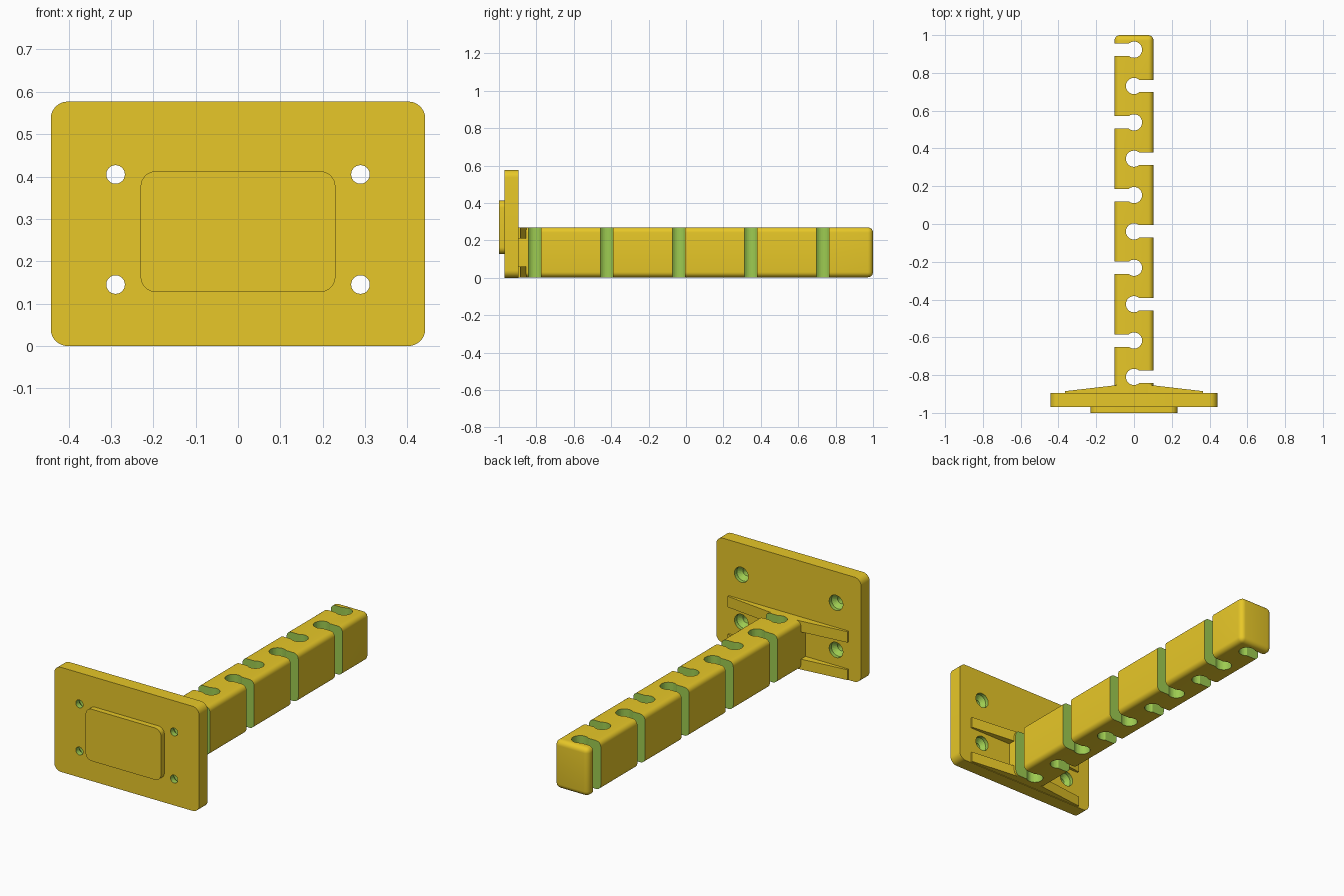
import bpy, bmesh, math

if "Cube" in bpy.data.objects:
    bpy.data.objects.remove(bpy.data.objects["Cube"])

def material(name, rgb):
    m = bpy.data.materials.new(name)
    m.diffuse_color = (*rgb, 1)
    m.use_nodes = True
    m.node_tree.nodes["Principled BSDF"].inputs["Base Color"].default_value = m.diffuse_color
    return m

GOLD = material("gold plastic", (0.95, 0.68, 0.025))
GREEN = material("green cut", (0.337, 0.597, 0.082))

def finish(bm, name, index=0):
    bmesh.ops.recalc_face_normals(bm, faces=bm.faces)
    for f in bm.faces:
        f.material_index = index
    me = bpy.data.meshes.new(name)
    bm.to_mesh(me)
    bm.free()
    me.materials.append(GOLD)
    me.materials.append(GREEN)
    ob = bpy.data.objects.new(name, me)
    bpy.context.collection.objects.link(ob)
    return ob

def prism(name, outline, axis, a, b, index=0):
    """Extrude a 2D outline along y (outline is x,z) or z (outline is x,y)."""
    bm = bmesh.new()
    put = (lambda p, t: (p[0], t, p[1])) if axis == "y" else (lambda p, t: (p[0], p[1], t))
    lo = [bm.verts.new(put(p, a)) for p in outline]
    hi = [bm.verts.new(put(p, b)) for p in outline]
    n = len(outline)
    bm.faces.new(lo)
    bm.faces.new(hi)
    for i in range(n):
        bm.faces.new((lo[i], lo[(i + 1) % n], hi[(i + 1) % n], hi[i]))
    return finish(bm, name, index)

def rounded(x, z0, z1, r, seg=8):
    pts = []
    for k, (cx, cz) in enumerate([(x - r, z1 - r), (r - x, z1 - r), (r - x, z0 + r), (x - r, z0 + r)]):
        for i in range(seg + 1):
            t = (k + i / seg) * math.pi / 2
            pts.append((cx + r * math.cos(t), cz + r * math.sin(t)))
    return pts

def cut(target, cutter):
    mod = target.modifiers.new("cut", "BOOLEAN")
    mod.operation = "DIFFERENCE"
    mod.solver = "EXACT"
    mod.object = cutter
    cutter.hide_render = True
    cutter.hide_set(True)

def smooth(ob):
    bpy.ops.object.select_all(action="DESELECT")
    ob.select_set(True)
    bpy.context.view_layer.objects.active = ob
    bpy.ops.object.shade_smooth_by_angle(angle=math.radians(30))

# Wall plate and the raised pad on its front
plate = prism("wall_plate", rounded(0.442, 0, 0.577, 0.04), "y", -0.97, -0.895)
pad = prism("front_pad", rounded(0.23, 0.127, 0.413, 0.037), "y", -1.0, -0.97)

# Screw holes, narrow in front and countersunk at the back
for x in (-0.289, 0.289):
    for z in (0.145, 0.405):
        rings = [(-0.99, 0.022), (-0.94, 0.022), (-0.915, 0.042), (-0.88, 0.042)]
        n = 24
        bm = bmesh.new()
        loops = [[bm.verts.new((x + r * math.cos(i * math.tau / n), y, z + r * math.sin(i * math.tau / n)))
                  for i in range(n)] for y, r in rings]
        for a, b in zip(loops, loops[1:]):
            for i in range(n):
                bm.faces.new((a[i], a[(i + 1) % n], b[(i + 1) % n], b[i]))
        bm.faces.new(loops[0])
        bm.faces.new(loops[-1])
        cut(plate, finish(bm, "screw_hole_cutter", 1))

# Arm with rounded long edges and a rounded free end
bm = bmesh.new()
bmesh.ops.create_cube(bm, size=1)
for v in bm.verts:
    v.co = (v.co.x * 0.206, -0.895 if v.co.y < 0 else 1.0, 0.003 + (v.co.z + 0.5) * 0.267)
edges = [e for e in bm.edges if any(v.co.y > 0 for v in e.verts)]
bmesh.ops.bevel(bm, geom=edges, offset=0.028, segments=6, profile=0.5, affect="EDGES")
arm = finish(bm, "arm")

# Keyhole slots alternating left and right along the arm
R, H = 0.043, 0.033
a0 = math.asin(H / R)
for i in range(10):
    side = -1 if i % 2 == 0 else 1
    cy = 0.923 - 0.1925 * i
    pts = [(side * 0.2, cy + H)]
    for k in range(25):
        t = a0 + (math.tau - 2 * a0) * k / 24
        pts.append((side * R * math.cos(t), cy + R * math.sin(t)))
    pts.append((side * 0.2, cy - H))
    cut(arm, prism("slot_cutter", pts, "z", -0.1, 0.4, 1))

# Tapered ribs at the top and bottom of the arm root
for z0, z1, label in ((0.003, 0.06, "lower"), (0.21, 0.27, "upper")):
    for s in (-1, 1):
        prism(label + "_rib", [(s * 0.07, -0.9), (s * 0.365, -0.9), (s * 0.365, -0.885),
                               (s * 0.09, -0.853), (s * 0.07, -0.853)], "z", z0, z1)

for ob in (plate, pad, arm):
    smooth(ob)
